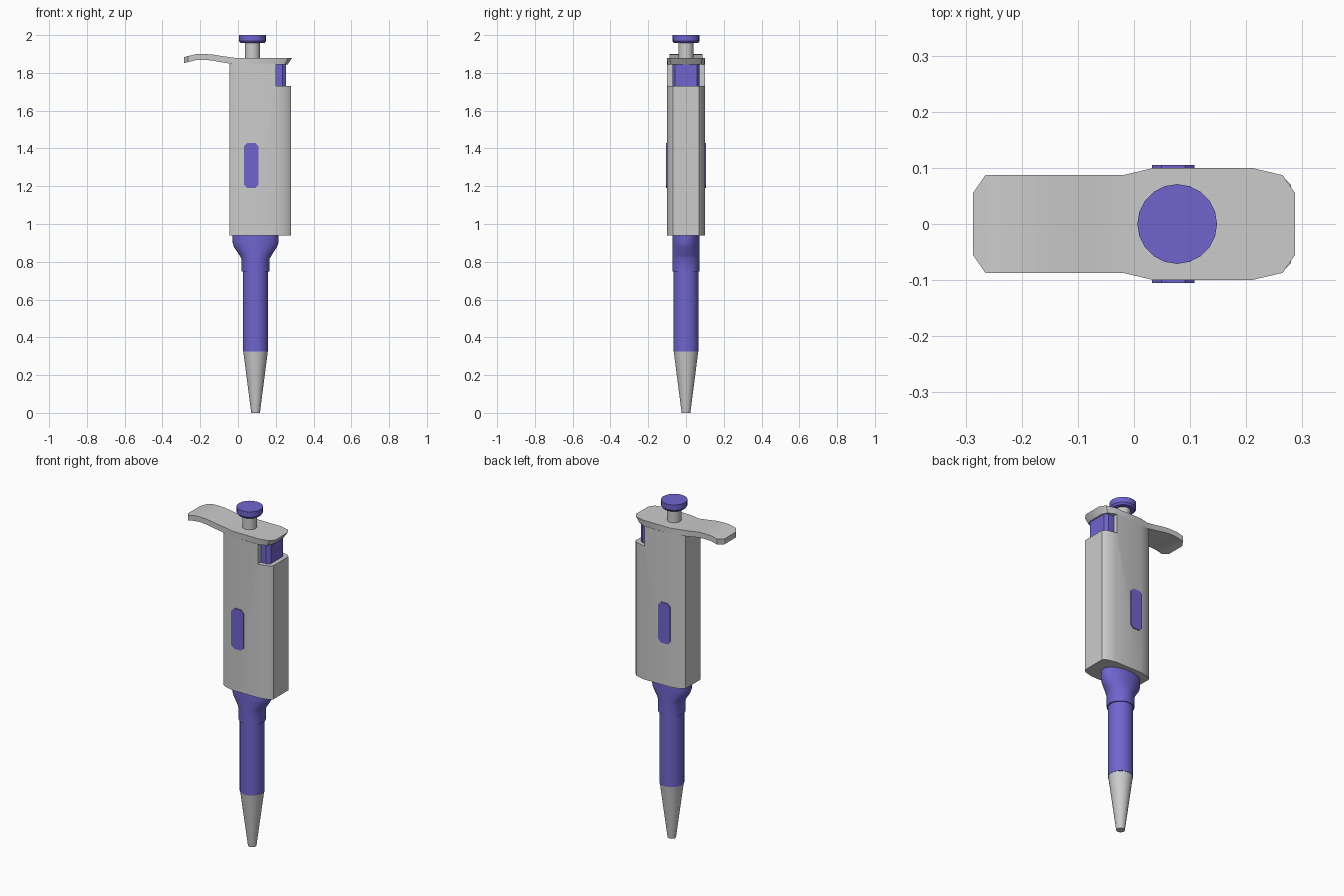
import bpy, bmesh, math

if "Cube" in bpy.data.objects:
    bpy.data.objects.remove(bpy.data.objects["Cube"])

blue = bpy.data.materials.new("blue_plastic")
blue.diffuse_color = (0.16, 0.13, 0.62, 1)
blue.use_nodes = True
blue.node_tree.nodes["Principled BSDF"].inputs["Base Color"].default_value = blue.diffuse_color


def loft(name, rings, mat=None):
    """Skin a list of equal-length point rings and cap both ends."""
    bm = bmesh.new()
    rows = [[bm.verts.new(p) for p in ring] for ring in rings]
    n = len(rows[0])
    for a, b in zip(rows, rows[1:]):
        for i in range(n):
            j = (i + 1) % n
            bm.faces.new((a[i], a[j], b[j], b[i]))
    bm.faces.new(rows[0])
    bm.faces.new(rows[-1])
    bmesh.ops.recalc_face_normals(bm, faces=bm.faces)
    mesh = bpy.data.meshes.new(name)
    bm.to_mesh(mesh)
    bm.free()
    obj = bpy.data.objects.new(name, mesh)
    bpy.context.collection.objects.link(obj)
    if mat:
        mesh.materials.append(mat)
    return obj


def smooth(obj):
    bpy.ops.object.select_all(action='DESELECT')
    obj.select_set(True)
    bpy.context.view_layer.objects.active = obj
    bpy.ops.object.shade_smooth_by_angle(angle=math.radians(30))


def ellipse(cx, rx, ry, z, n):
    return [(cx + rx * math.cos(2 * math.pi * i / n),
             ry * math.sin(2 * math.pi * i / n), z) for i in range(n)]


def turned(name, cx, profile, n=24, mat=None):
    """Round part from (x radius, y radius, z) steps."""
    obj = loft(name, [ellipse(cx, rx, ry, z, n) for rx, ry, z in profile], mat)
    smooth(obj)
    return obj


def prism(name, half, z0, z1, mat=None):
    """Upright prism from a half outline mirrored across y = 0."""
    outline = half + [(x, -y) for x, y in reversed(half)]
    return loft(name, [[(x, y, z) for x, y in outline] for z in (z0, z1)], mat)


# Handle body with the upper right notch cut away
body = prism("handle_body", [(-0.045, 0.07), (-0.02, 0.087), (0.035, 0.1),
                             (0.21, 0.1), (0.262, 0.087), (0.28, 0.07)], 0.94, 1.846)
cutter = prism("notch_cutter", [(0.2, 0.2), (0.4, 0.2)], 1.73, 2.0)
cutter.hide_render = True
cut = body.modifiers.new("notch", 'BOOLEAN')
cut.object = cutter
cut.solver = 'EXACT'
bpy.context.view_layer.objects.active = body
bpy.ops.object.modifier_apply(modifier=cut.name)
bpy.data.objects.remove(cutter)
smooth(body)

# Blue insert showing in the notch
prism("ejector_insert", [(0.15, 0.072), (0.235, 0.072), (0.255, 0.058)],
      1.72, 1.855, blue)

# Top plate running into the curved finger hook:
# (top x, top half width, top z, bottom x, bottom half width, bottom z)
stations = [
    (-0.287, 0.055, 1.883, -0.287, 0.055, 1.851),
    (-0.265, 0.087, 1.889, -0.265, 0.087, 1.857),
    (-0.225, 0.087, 1.899, -0.225, 0.087, 1.867),
    (-0.185, 0.087, 1.900, -0.185, 0.087, 1.869),
    (-0.140, 0.087, 1.898, -0.140, 0.087, 1.866),
    (-0.085, 0.087, 1.889, -0.085, 0.087, 1.856),
    (-0.020, 0.087, 1.880, -0.020, 0.087, 1.845),
    (0.035, 0.100, 1.880, 0.035, 0.100, 1.845),
    (0.210, 0.100, 1.880, 0.205, 0.098, 1.845),
    (0.265, 0.087, 1.880, 0.248, 0.080, 1.845),
    (0.287, 0.055, 1.880, 0.263, 0.048, 1.845),
]
smooth(loft("finger_hook", [[(tx, -tw, tz), (tx, tw, tz), (bx, bw, bz), (bx, -bw, bz)]
                            for tx, tw, tz, bx, bw, bz in stations]))

# Plunger
turned("plunger_stem", 0.077, [(0.04, 0.04, 1.87), (0.04, 0.04, 1.965)], 20)
turned("plunger_button", 0.077, [(0.063, 0.063, 1.957), (0.071, 0.071, 1.968),
                                 (0.071, 0.071, 2.0)], 20, blue)

# Side buttons, front and back
x0, x1, z0, z1, c = 0.032, 0.108, 1.19, 1.43, 0.017
pad = [(x0 + c, z0), (x1 - c, z0), (x1, z0 + c), (x1, z1 - c),
       (x1 - c, z1), (x0 + c, z1), (x0, z1 - c), (x0, z0 + c)]
for side, s in (("front", -1), ("back", 1)):
    loft(side + "_side_button", [[(x, s * y, z) for x, z in pad] for y in (0.09, 0.105)], blue)

# Flared collar, barrel and tip
turned("collar", 0.093, [(0.074, 0.072, 0.748), (0.074, 0.072, 0.815), (0.085, 0.072, 0.835),
                         (0.115, 0.072, 0.88), (0.121, 0.072, 0.9), (0.122, 0.072, 0.945)],
       32, blue)
turned("barrel", 0.093, [(0.067, 0.067, 0.325), (0.067, 0.067, 0.755)], 32, blue)
turned("tip", 0.093, [(0.023, 0.023, 0.0), (0.065, 0.065, 0.326)], 32)
